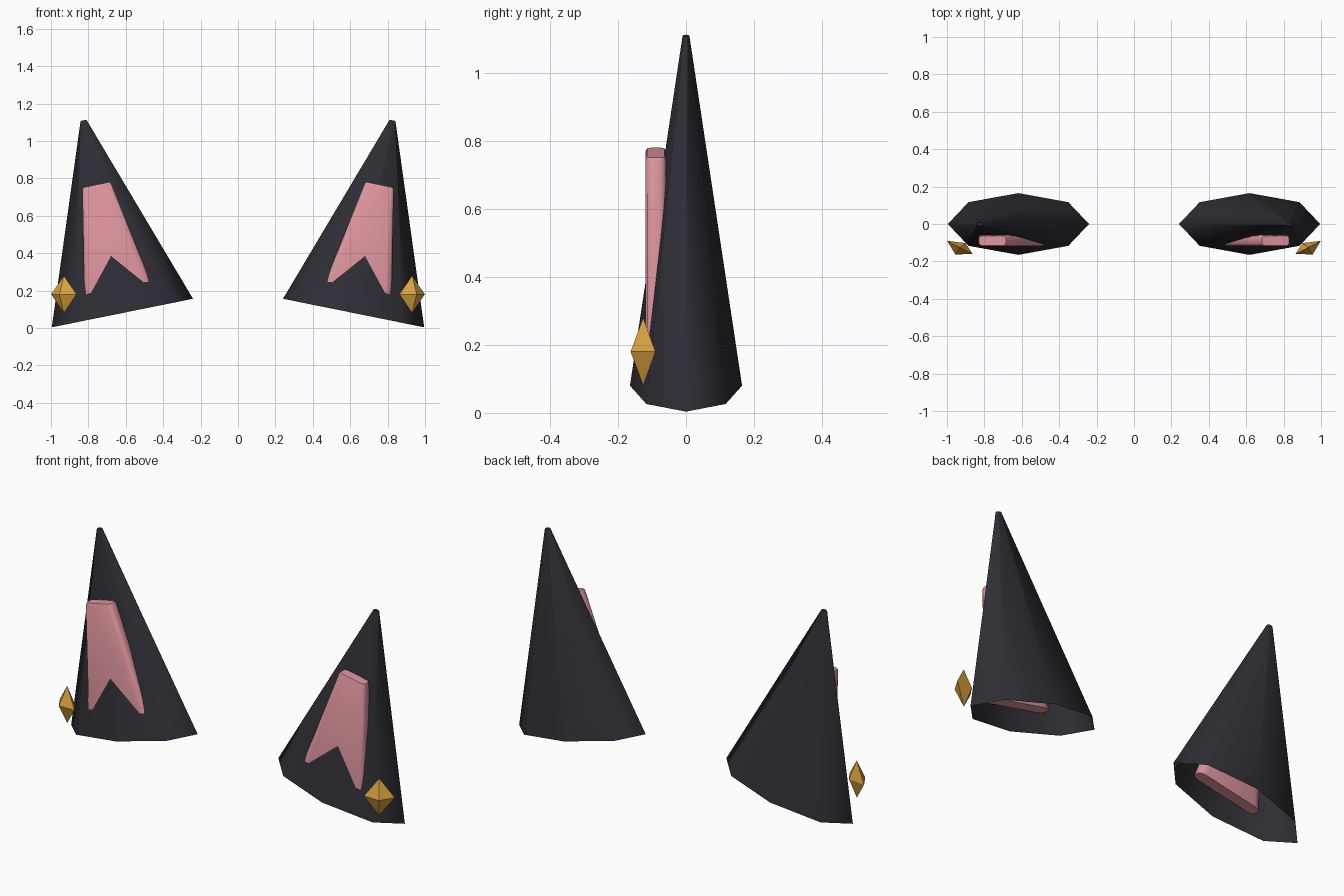
import bpy
import bmesh
from math import sin, cos, pi
from mathutils import Vector

cube = bpy.data.objects.get("Cube")
if cube:
    bpy.data.objects.remove(cube)


def material(name, rgb):
    m = bpy.data.materials.new(name)
    m.use_nodes = True
    color = (*rgb, 1)
    m.diffuse_color = color
    m.node_tree.nodes["Principled BSDF"].inputs["Base Color"].default_value = color
    return m


FUR = material("charcoal fur", (0.027, 0.027, 0.036))
PINK = material("inner pink", (0.73, 0.30, 0.34))
GOLD = material("gold", (0.70, 0.37, 0.05))

# Shared tilted frame of an ear on the +x side
BASE = Vector((0.618, 0, 0.08))
TIP = Vector((0.826, 0, 1.11))
LENGTH = (TIP - BASE).length
AXIS = (TIP - BASE).normalized()
ACROSS = Vector((AXIS.z, 0, -AXIS.x))


def in_ear(across, y, along):
    return BASE + ACROSS * across + Vector((0, y, 0)) + AXIS * along


def loft(name, rings, mat, side, cap_start=False, smooth=True):
    """Join rings of points with quads, mirrored to the given side."""
    bm = bmesh.new()
    loops = [[bm.verts.new((p.x * side, p.y, p.z)) for p in r] for r in rings]
    n = len(loops[0])
    for a, b in zip(loops, loops[1:]):
        for i in range(n):
            j = (i + 1) % n
            bm.faces.new((a[i], a[j], b[j], b[i])).smooth = smooth
    bm.faces.new(loops[-1])
    if cap_start:
        bm.faces.new(loops[0][::-1])
    if side < 0:
        bmesh.ops.reverse_faces(bm, faces=bm.faces[:])
    me = bpy.data.meshes.new(name)
    bm.to_mesh(me)
    bm.free()
    me.materials.append(mat)
    ob = bpy.data.objects.new(name, me)
    bpy.context.collection.objects.link(ob)
    return ob


def ear_ring(rx, ry, along):
    return [in_ear(rx * cos(i * pi / 4), ry * sin(i * pi / 4), along) for i in range(8)]


def pad_ring(w, along, inset=0.0):
    """Flat rounded-corner section of the inner ear pad."""
    pts = []
    h = 0.03 - inset
    w = w - inset
    cx, cy = 0.2 * w, 0.5 * h
    for k, (sx, sy) in enumerate(((1, 1), (-1, 1), (-1, -1), (1, -1))):
        for step in range(3):
            a = (k + step / 2) * pi / 2
            pts.append(in_ear(sx * (w - cx) + cx * cos(a),
                              -0.089 + sy * (h - cy) + cy * sin(a), along))
    return pts


def gem(name, side):
    c = Vector((0.931, -0.126, 0.18))
    girdle = [c + Vector(o) for o in ((0.068, 0.036, 0), (-0.03, 0.024, 0),
                                      (-0.068, -0.034, 0), (0.024, -0.037, 0))]
    bm = bmesh.new()
    flip = lambda p: bm.verts.new((p.x * side, p.y, p.z))
    ring = [flip(p) for p in girdle]
    for dz in (0.1, -0.1):
        pole = flip(c + Vector((0, 0, dz)))
        for i in range(4):
            bm.faces.new((ring[i], ring[(i + 1) % 4], pole))
    bmesh.ops.recalc_face_normals(bm, faces=bm.faces[:])
    me = bpy.data.meshes.new(name)
    bm.to_mesh(me)
    bm.free()
    me.materials.append(GOLD)
    bpy.context.collection.objects.link(bpy.data.objects.new(name, me))


for label, side in (("left", 1), ("right", -1)):
    # Hollow eight-sided ear shell, open at the base
    loft(label + "_ear", [ear_ring(0.385, 0.165, 0), ear_ring(0.016, 0.01, LENGTH)],
         FUR, side)
    # Tapered pink pad set into the front of the ear
    loft(label + "_inner_ear",
         [pad_ring(0.187, 0.10), pad_ring(0.079, 0.69), pad_ring(0.077, 0.70, 0.004)],
         PINK, side, cap_start=True)
    # Faceted stud by the outer corner
    gem(label + "_gem", side)
